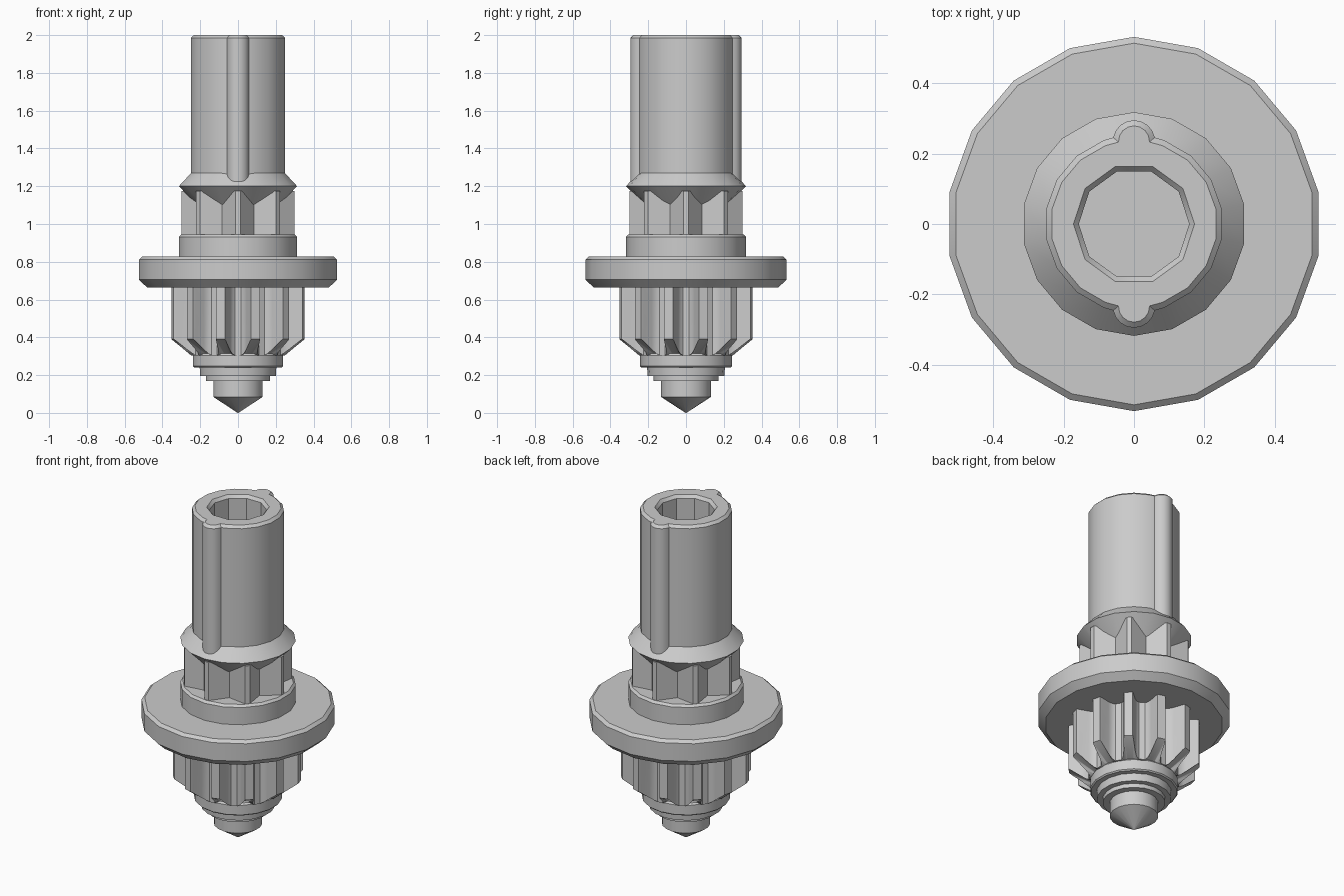
import bpy, bmesh
from math import sin, cos, pi, radians, sqrt, asin

if "Cube" in bpy.data.objects:
    bpy.data.objects.remove(bpy.data.objects["Cube"])

grey = bpy.data.materials.new("light grey")
grey.diffuse_color = (0.6, 0.6, 0.6, 1)
grey.use_nodes = True
grey.node_tree.nodes["Principled BSDF"].inputs["Base Color"].default_value = grey.diffuse_color


def finish(name, bm):
    bmesh.ops.remove_doubles(bm, verts=bm.verts, dist=1e-5)
    bmesh.ops.recalc_face_normals(bm, faces=bm.faces)
    mesh = bpy.data.meshes.new(name)
    bm.to_mesh(mesh)
    bm.free()
    mesh.materials.append(grey)
    ob = bpy.data.objects.new(name, mesh)
    bpy.context.collection.objects.link(ob)
    bpy.ops.object.select_all(action='DESELECT')
    bpy.context.view_layer.objects.active = ob
    ob.select_set(True)
    bpy.ops.object.shade_smooth_by_angle(angle=radians(30))
    return ob


def loft(name, rings):
    """Skin between equal-length rings of 3D points and cap both ends."""
    bm = bmesh.new()
    loops = [[bm.verts.new(p) for p in ring] for ring in rings]
    n = len(loops[0])
    for a, b in zip(loops, loops[1:]):
        for i in range(n):
            j = (i + 1) % n
            bm.faces.new((a[i], a[j], b[j], b[i]))
    bm.faces.new(loops[0])
    bm.faces.new(loops[-1])
    return finish(name, bm)


def lathe(name, profile, sides=18, start=pi / 2):
    return loft(name, [[(r * cos(start + 2 * pi * i / sides),
                         r * sin(start + 2 * pi * i / sides), z)
                        for i in range(sides)] for r, z in profile])


def polar_ring(points, z):
    return [(r * cos(a), r * sin(a), z(r) if callable(z) else z) for r, a in points]


def gear_outline(teeth, offset, tooth):
    """tooth: (radius, half-width) pairs running from tip to root."""
    half = [(r, asin(w / r)) for r, w in tooth]
    pts = []
    for k in range(teeth):
        c = offset + 2 * pi * k / teeth
        pts += [(r, c - a) for r, a in reversed(half)]
        pts += [(r, c + a) for r, a in half]
    return pts


# Stepped pointed nose
lathe("nose", [(0.002, 0), (0.133, 0.085), (0.133, 0.17), (0.172, 0.17), (0.172, 0.195),
               (0.203, 0.195), (0.206, 0.24), (0.236, 0.24), (0.243, 0.247),
               (0.243, 0.305), (0.235, 0.315)])

# Lower gear: twelve teeth, cut to a cone at the bottom
teeth = gear_outline(12, radians(15), [(0.36, 0.024), (0.345, 0.027), (0.29, 0.031),
                                       (0.262, 0.037), (0.25, 0.048)])
loft("lower_gear", [polar_ring([(0.2, a) for r, a in teeth], 0.30),
                    polar_ring(teeth, lambda r: 0.305 + (r - 0.25) * 0.78),
                    polar_ring(teeth, 0.68)])

# Wide flange and the smaller disc on it
lathe("flange", [(0.49, 0.665), (0.532, 0.705), (0.532, 0.812), (0.514, 0.828)])
lathe("upper_disc", [(0.318, 0.82), (0.318, 0.932), (0.305, 0.945)])

# Upper gear: eight pointed teeth
loft("upper_gear", [polar_ring(
    [p for k in range(8) for p in ((0.3, k * pi / 4 - 0.045), (0.3, k * pi / 4 + 0.045),
                                   (0.22, k * pi / 4 + pi / 8))], z) for z in (0.94, 1.175)])

# Double-cone collar
lathe("collar", [(0.19, 1.07), (0.318, 1.2), (0.25, 1.272)])


# Barrel with a rounded rib at front and back
def barrel_ring(r, rib, z, centre=0.235):
    y = (r * r - rib * rib + centre * centre) / (2 * centre)
    x = sqrt(r * r - y * y)
    low = asin((y - centre) / rib)
    half = [(rib * cos(low + (pi - 2 * low) * i / 8),
             centre + rib * sin(low + (pi - 2 * low) * i / 8)) for i in range(9)]
    half += [(r * cos(pi / 2 + k * pi / 9), r * sin(pi / 2 + k * pi / 9)) for k in range(1, 9)]
    return [(px, py, z) for px, py in half] + [(-px, -py, z) for px, py in half]


barrel = loft("barrel", [barrel_ring(0.253, 0.06, 1.2), barrel_ring(0.253, 0.06, 1.985),
                         barrel_ring(0.237, 0.044, 2.0)])

# Ten-sided bore with a chamfered mouth
bore = lathe("bore_cutter", [(0.157, 1.3), (0.157, 1.982), (0.172, 2.0), (0.172, 2.05)], 10, 0)
bore.hide_render = True
bore.hide_set(True)
cut = barrel.modifiers.new("bore", 'BOOLEAN')
cut.operation = 'DIFFERENCE'
cut.solver = 'EXACT'
cut.object = bore
